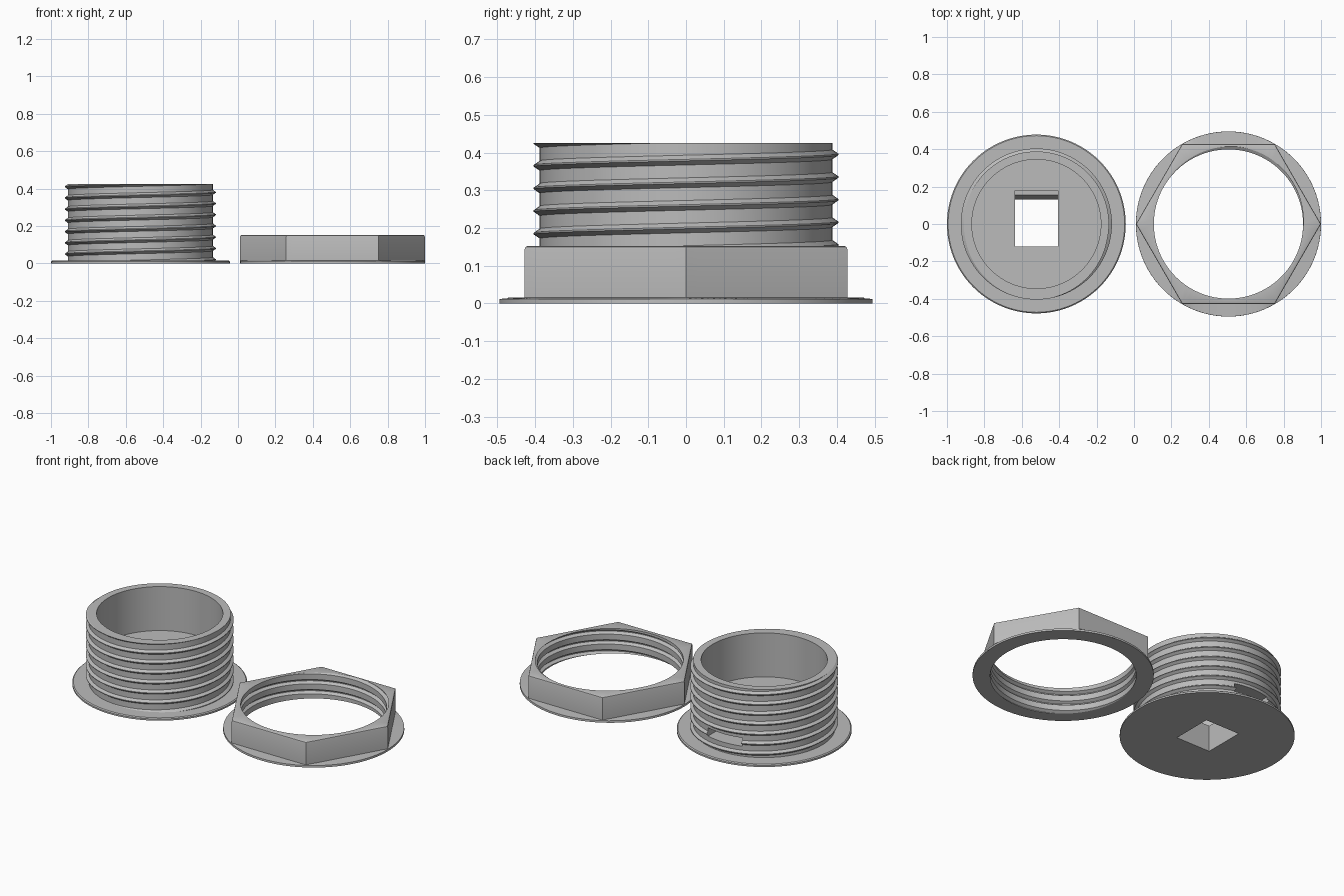
import bpy, bmesh
from math import atan2, cos, sin, pi, hypot

if "Cube" in bpy.data.objects:
    bpy.data.objects.remove(bpy.data.objects["Cube"])

grey = bpy.data.materials.new("plain grey")
grey.use_nodes = True
grey.diffuse_color = (0.5, 0.5, 0.5, 1)
grey.node_tree.nodes["Principled BSDF"].inputs["Base Color"].default_value = (0.5, 0.5, 0.5, 1)

SEGS = 96
PITCH = 0.06


def thread(core, crest, bottom, top):
    """Right-handed helical V thread, trimmed flat at both ends."""
    bm = bmesh.new()
    profile = [(-0.013, core), (-0.002, crest), (0.002, crest), (0.013, core)]
    turns = int((top - bottom) / PITCH) + 6
    start = (int(bottom / PITCH) - 3) * PITCH + 0.02
    rows = []
    for i in range(turns * SEGS):
        a = 2 * pi * i / SEGS
        z = start + PITCH * i / SEGS
        rows.append([bm.verts.new((r * cos(a), r * sin(a), z + dz)) for dz, r in profile])
    for i in range(len(rows) - SEGS - 1):
        here, ahead = rows[i], rows[i + 1]
        here = here + [rows[i + SEGS][0]]
        ahead = ahead + [rows[i + SEGS + 1][0]]
        for j in range(4):
            bm.faces.new((here[j], ahead[j], ahead[j + 1], here[j + 1]))
    for z, direction in ((bottom, -1), (top, 1)):
        bmesh.ops.bisect_plane(bm, geom=bm.verts[:] + bm.edges[:] + bm.faces[:], dist=1e-5,
                               plane_co=(0, 0, z), plane_no=(0, 0, direction), clear_outer=True)
    return bm


def rim(bm, z):
    return [e for e in bm.edges if e.is_boundary and all(abs(v.co.z - z) < 2e-5 for v in e.verts)]


def sweep(bm, edges, steps):
    """Extend a rim through (radius, height) steps; a radius may depend on the angle."""
    for radius, z in steps:
        geom = bmesh.ops.extrude_edge_only(bm, edges=edges)["geom"]
        verts = {g for g in geom if isinstance(g, bmesh.types.BMVert)}
        edges = [g for g in geom if isinstance(g, bmesh.types.BMEdge)
                 and all(v in verts for v in g.verts)]
        for v in verts:
            a = atan2(v.co.y, v.co.x)
            r = radius(a) if callable(radius) else radius
            v.co = (r * cos(a), r * sin(a), z)
    return edges


def make_object(name, bm, x):
    bmesh.ops.recalc_face_normals(bm, faces=bm.faces[:])
    mesh = bpy.data.meshes.new(name)
    bm.to_mesh(mesh)
    bm.free()
    mesh.materials.append(grey)
    obj = bpy.data.objects.new(name, mesh)
    obj.location.x = x
    bpy.context.collection.objects.link(obj)
    return obj


def activate(obj):
    bpy.ops.object.select_all(action="DESELECT")
    obj.select_set(True)
    bpy.context.view_layer.objects.active = obj


def shade(obj):
    activate(obj)
    bpy.ops.object.shade_smooth_by_angle(angle=0.5)


# Threaded plug: flange, thread, cup and thick floor in one closed body
bm = thread(0.388, 0.404, 0.015, 0.425)
upper, lower = rim(bm, 0.425), rim(bm, 0.015)
floor_edges = sweep(bm, upper, [(0.345, 0.425), (0.345, 0.16)])
base_edges = sweep(bm, lower, [(0.472, 0.015), (0.478, 0.01), (0.478, 0)])
for loop in (floor_edges, base_edges):
    bmesh.ops.edgeloop_fill(bm, edges=loop)
plug = make_object("threaded_plug", bm, -0.522)

# Cutter: rectangular hole through the floor with a side slot out of the back
outline = [(-0.12, -0.1), (0.13, -0.1), (0.13, 0.015), (0.155, 0.075), (0.5, 0.075),
           (0.5, 0.125), (0.18, 0.125), (0.18, 0.3), (-0.12, 0.3)]
bm = bmesh.new()
face = bm.faces.new([bm.verts.new((-0.115, y, z)) for y, z in outline])
side = bmesh.ops.extrude_face_region(bm, geom=[face])["geom"]
bmesh.ops.translate(bm, vec=(0.23, 0, 0),
                    verts=[g for g in side if isinstance(g, bmesh.types.BMVert)])
cutter = make_object("slot_cutter", bm, -0.522)
cutter.hide_render = True

activate(plug)
cut = plug.modifiers.new("slot", "BOOLEAN")
cut.operation = "DIFFERENCE"
cut.solver = "EXACT"
cut.object = cutter
bpy.ops.object.modifier_apply(modifier=cut.name)
bpy.data.objects.remove(cutter)
shade(plug)


# Hexagonal nut with a round washer foot and an internal thread
def hexagon(apothem):
    return lambda a: apothem / cos((a % (pi / 3)) - pi / 6)


bm = thread(0.399, 0.416, 0, 0.152)
upper, lower = rim(bm, 0.152), rim(bm, 0)
sweep(bm, upper, [(hexagon(0.42), 0.152), (hexagon(0.426), 0.149), (hexagon(0.428), 0.143),
                  (hexagon(0.428), 0.015), (0.4945, 0.012), (0.495, 0.006), (0.495, 0)])
sweep(bm, lower, [(0.495, 0)])
nut = make_object("hex_nut", bm, 0.505)
shade(nut)
